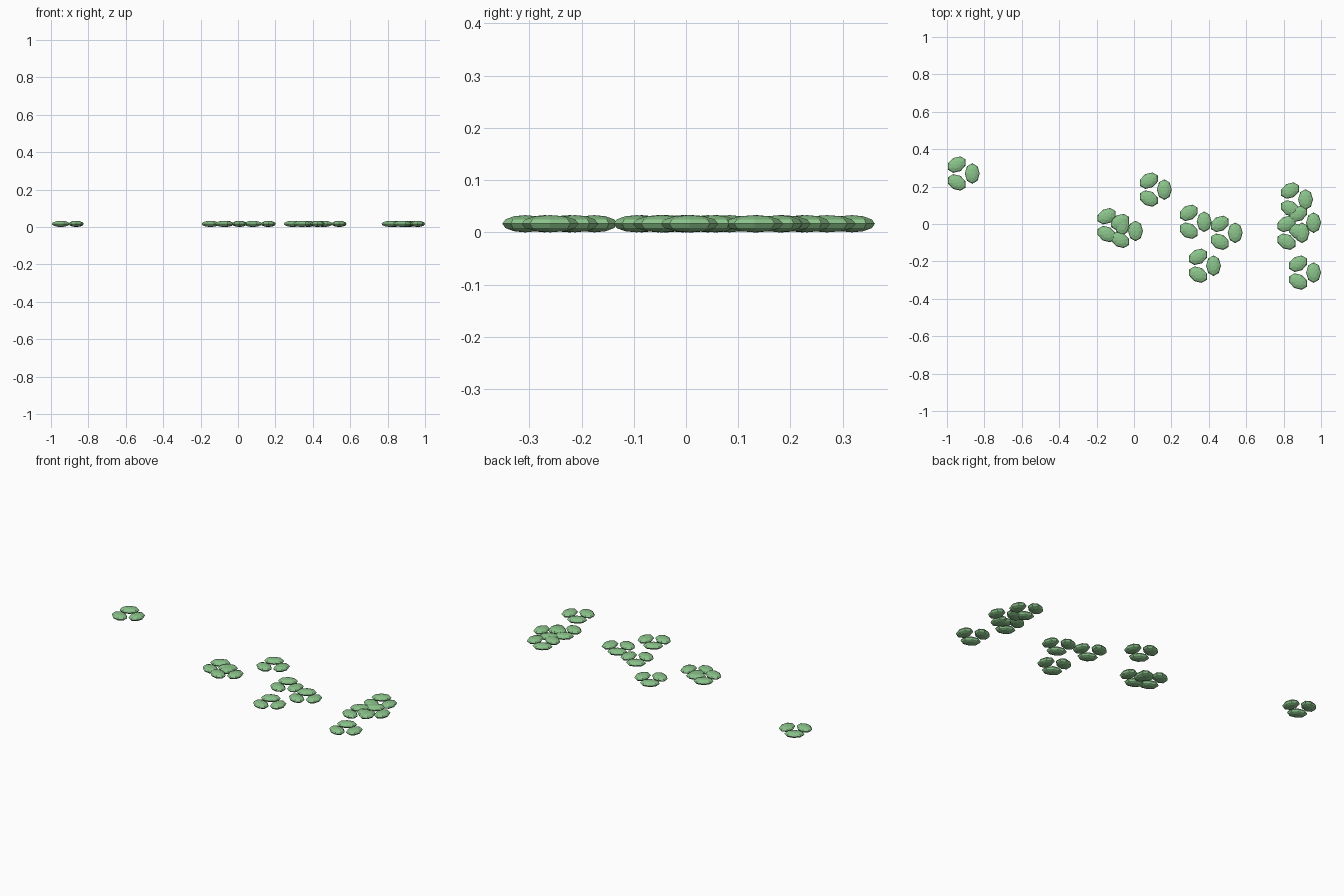
import bpy
from math import cos, sin, radians

if "Cube" in bpy.data.objects:
    bpy.data.objects.remove(bpy.data.objects["Cube"])

# Material for the pads
green = bpy.data.materials.new("leaf_green")
green.diffuse_color = (0.26, 0.55, 0.26, 1)
green.use_nodes = True
green.node_tree.nodes["Principled BSDF"].inputs["Base Color"].default_value = green.diffuse_color

# Centres of the three-lobed clover sprigs, flat on the ground
CENTRES = [(-0.92, 0.27), (-0.047, -0.037), (-0.119, -0.006), (0.107, 0.184),
           (0.32, 0.012), (0.486, -0.047), (0.37, -0.223), (0.862, 0.131),
           (0.905, 0.007), (0.843, -0.047), (0.905, -0.26)]
R = 0.055                       # distance of each lobe from its sprig centre
SIZE = (0.04, 0.055, 0.0165)    # lobe half sizes: radial, tangential, height


def lobe(name, cx, cy, angle):
    a = radians(angle)
    bpy.ops.mesh.primitive_uv_sphere_add(
        segments=8, ring_count=6, radius=1,
        location=(cx + R * cos(a), cy + R * sin(a), SIZE[2]), rotation=(0, 0, a))
    ob = bpy.context.object
    ob.name = name
    ob.scale = SIZE
    ob.data.materials.append(green)


# Three lobes per sprig, long axis across the radius
for i, (cx, cy) in enumerate(CENTRES):
    for k in range(3):
        lobe(f"clover_{i + 1}_leaf_{k + 1}", cx, cy, 120 * k)
